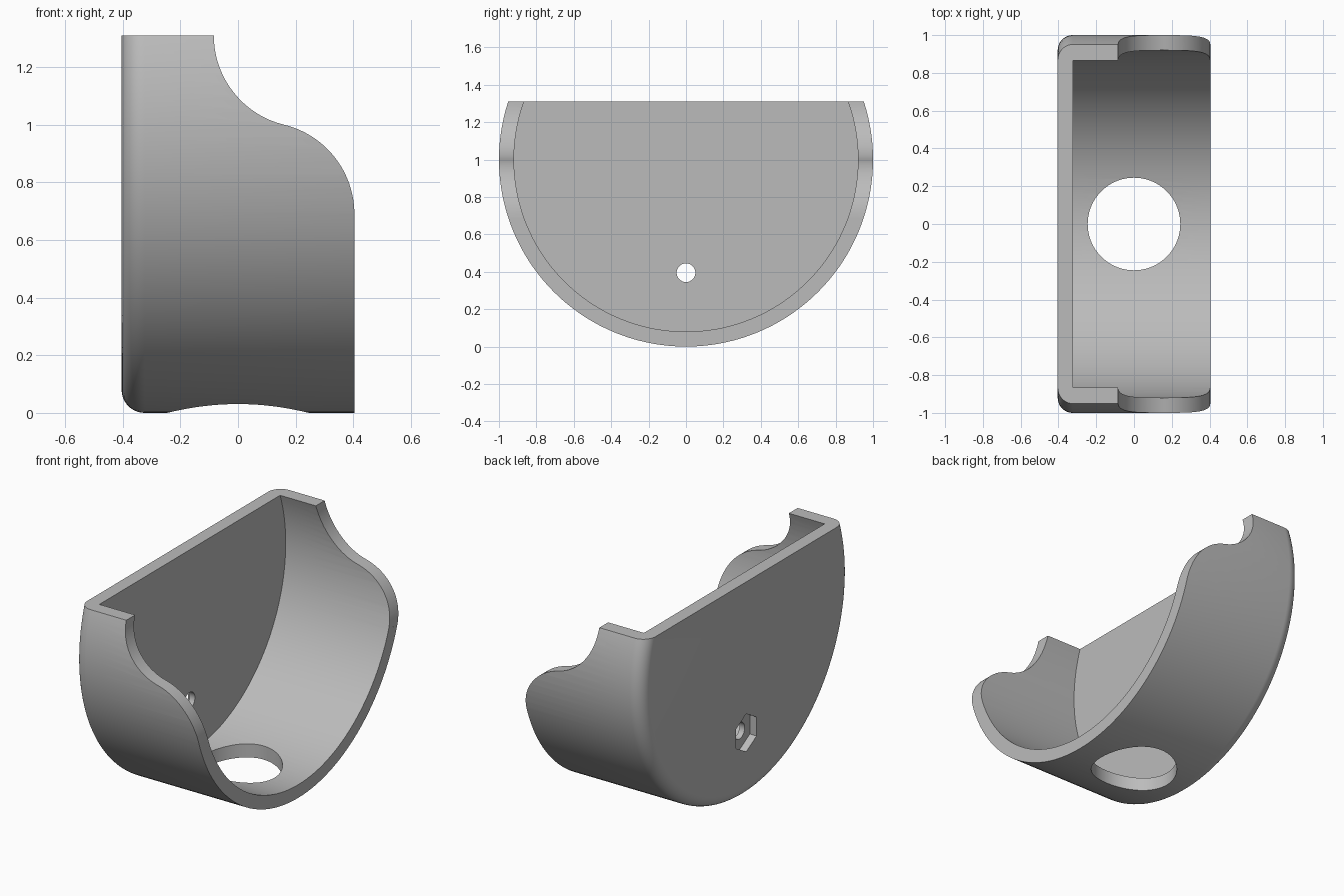
import bpy, bmesh, math
from mathutils import Matrix, Vector

if "Cube" in bpy.data.objects:
    bpy.data.objects.remove(bpy.data.objects["Cube"])

HALF, R, WALL, TOP = 0.404, 1.0, 0.08, 1.31   # half width, outer radius, wall, height
CENTRE = Vector((0, 0, R))

grey = bpy.data.materials.new("light grey")
grey.diffuse_color = (0.5, 0.5, 0.5, 1)
grey.use_nodes = True
grey.node_tree.nodes["Principled BSDF"].inputs["Base Color"].default_value = grey.diffuse_color


def make(name, bm):
    bmesh.ops.recalc_face_normals(bm, faces=bm.faces)
    mesh = bpy.data.meshes.new(name)
    bm.to_mesh(mesh)
    bm.free()
    mesh.materials.append(grey)
    obj = bpy.data.objects.new(name, mesh)
    bpy.context.collection.objects.link(obj)
    return obj


def arc(cx, cz, r, a0, a1, n):
    return [(cx + r * math.cos(a0 + (a1 - a0) * i / n),
             cz + r * math.sin(a0 + (a1 - a0) * i / n)) for i in range(n + 1)]


def prism(name, r, depth, sides, matrix):
    bm = bmesh.new()
    bmesh.ops.create_cone(bm, cap_ends=True, segments=sides, radius1=r, radius2=r,
                          depth=depth, matrix=matrix)
    return make(name, bm)


# Round cup: wall profile (x, radius) lathed around the x axis, rounded back edge
profile = [(-HALF, 0)]
profile += arc(-HALF + WALL, R - WALL, WALL, math.pi, math.pi / 2, 10)
profile += [(HALF, R), (HALF, R - WALL), (-HALF + WALL, R - WALL), (-HALF + WALL, 0)]
bm = bmesh.new()
verts = [bm.verts.new((x, 0, r)) for x, r in profile]
edges = [bm.edges.new(pair) for pair in zip(verts, verts[1:])]
bmesh.ops.spin(bm, geom=verts + edges, cent=(0, 0, 0), axis=(1, 0, 0),
               angle=math.tau, steps=144, use_merge=True)
bmesh.ops.remove_doubles(bm, verts=bm.verts, dist=1e-4)
bmesh.ops.translate(bm, verts=bm.verts, vec=CENTRE)
cup = make("holder_cup", bm)

# Shoulder cutter: flat top and an S-curve down to the open side
c1, c2 = Vector((0.235, TOP)), Vector((0.085, 0.69))
r = (c1 - c2).length / 2
a = math.atan2(c1.y - c2.y, c1.x - c2.x)
outline = [(-1, TOP)] + arc(c1.x, c1.y, r, math.pi, math.pi + a, 24)
outline += arc(c2.x, c2.y, r, a, 0, 24)[1:] + [(1, c2.y), (1, 3), (-1, 3)]
bm = bmesh.new()
face = bm.faces.new([bm.verts.new((x, -2, z)) for x, z in outline])
ext = bmesh.ops.extrude_face_region(bm, geom=[face])
bmesh.ops.translate(bm, vec=(0, 4, 0),
                    verts=[g for g in ext["geom"] if isinstance(g, bmesh.types.BMVert)])
cutters = [make("shoulder_cutter", bm)]

# Bottom opening, screw hole and hexagonal nut recess
along_x = Matrix.Rotation(math.pi / 2, 4, 'Y')
cutters.append(prism("bottom_hole_cutter", 0.245, 0.8, 96, Matrix()))
screw = Matrix.Translation((-HALF, 0, 0.395))
cutters.append(prism("screw_hole_cutter", 0.05, 0.4, 40, screw @ along_x))
hex_turn = Matrix.Rotation(math.pi / 2, 4, 'X')
cutters.append(prism("nut_recess_cutter", 0.115, 0.09, 6, screw @ hex_turn @ along_x))

for cutter in cutters:
    mod = cup.modifiers.new(cutter.name, 'BOOLEAN')
    mod.operation, mod.solver, mod.object = 'DIFFERENCE', 'EXACT', cutter

bpy.context.view_layer.objects.active = cup
cup.select_set(True)
for mod in list(cup.modifiers):
    bpy.ops.object.modifier_apply(modifier=mod.name)
for cutter in cutters:
    bpy.data.objects.remove(cutter)

# Smooth curves, crisp edges
bpy.ops.object.shade_smooth_by_angle(angle=math.radians(30))
